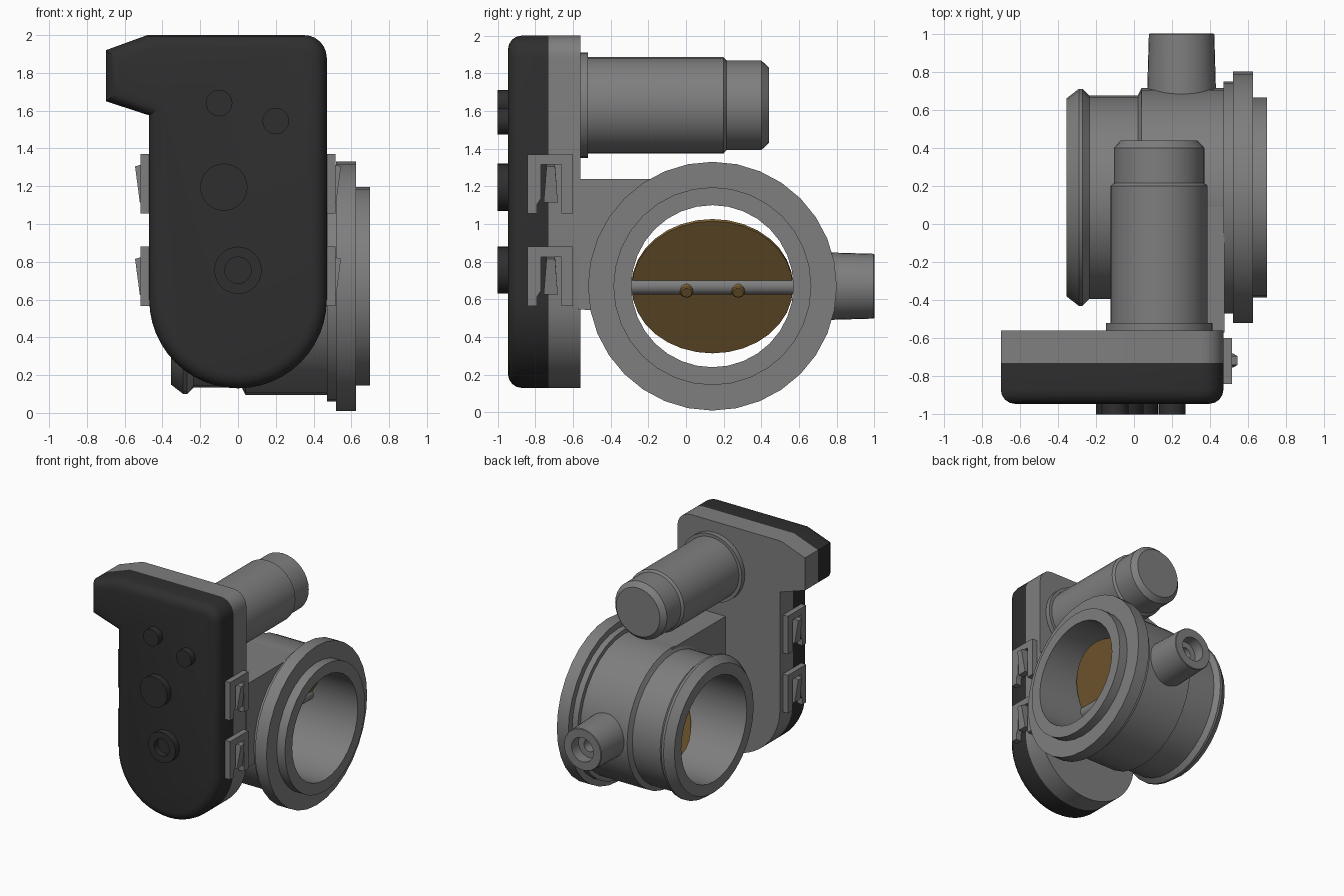
import bpy, bmesh, math
from mathutils import Vector

if "Cube" in bpy.data.objects:
    bpy.data.objects.remove(bpy.data.objects["Cube"])


def mat(name, rgb):
    m = bpy.data.materials.new(name)
    m.diffuse_color = (*rgb, 1)
    m.use_nodes = True
    m.node_tree.nodes["Principled BSDF"].inputs["Base Color"].default_value = m.diffuse_color
    return m


GREY = mat("cast_grey", (0.21, 0.21, 0.21))
DARK = mat("dark_plastic", (0.028, 0.028, 0.028))
BRASS = mat("brass", (0.23, 0.135, 0.04))


def finish(bm, name, material):
    bmesh.ops.recalc_face_normals(bm, faces=bm.faces[:])
    me = bpy.data.meshes.new(name)
    bm.to_mesh(me)
    bm.free()
    me.materials.append(material)
    ob = bpy.data.objects.new(name, me)
    bpy.context.collection.objects.link(ob)
    bpy.ops.object.select_all(action='DESELECT')
    ob.select_set(True)
    bpy.context.view_layer.objects.active = ob
    bpy.ops.object.shade_smooth_by_angle(angle=math.radians(30))
    return ob


def revolve(name, profile, origin, direction, material, closed=False, n=32):
    """Spin (distance along axis, radius) points around an axis."""
    d = Vector(direction).normalized()
    side = Vector((0, 0, 1)) if abs(d.z) < 0.1 else Vector((0, 1, 0))
    u = d.cross(side).normalized()
    w = d.cross(u)
    bm = bmesh.new()
    rings = []
    for a, r in profile:
        c = Vector(origin) + d * a
        if r == 0:
            rings.append([bm.verts.new(c)] * n)
        else:
            ring = []
            for i in range(n):
                t = 2 * math.pi * i / n
                ring.append(bm.verts.new(c + u * r * math.cos(t) + w * r * math.sin(t)))
            rings.append(ring)
    pairs = list(zip(rings, rings[1:]))
    if closed:
        pairs.append((rings[-1], rings[0]))
    for p, q in pairs:
        for i in range(n):
            j = (i + 1) % n
            bm.faces.new(list(dict.fromkeys([p[i], p[j], q[j], q[i]])))
    return finish(bm, name, material)


def extrude(name, outline, lo, hi, axis, material, bevel=0):
    """Extrude an outline along x (y,z points) or y (x,z points); bevel the lo side."""
    def point(p, h):
        return (h, p[0], p[1]) if axis == 'x' else (p[0], h, p[1])
    bm = bmesh.new()
    a = [bm.verts.new(point(p, lo)) for p in outline]
    b = [bm.verts.new(point(p, hi)) for p in outline]
    front = bm.faces.new(a)
    bm.faces.new(b)
    for i in range(len(a)):
        j = (i + 1) % len(a)
        bm.faces.new((a[i], a[j], b[j], b[i]))
    bmesh.ops.recalc_face_normals(bm, faces=bm.faces[:])
    if bevel:
        bmesh.ops.bevel(bm, geom=list(front.edges), offset=bevel, segments=4,
                        profile=0.5, affect='EDGES', clamp_overlap=False)
    return finish(bm, name, material)


def arc(cx, cz, r, a0, a1, n):
    return [(cx + r * math.cos(math.radians(a0 + (a1 - a0) * i / n)),
             cz + r * math.sin(math.radians(a0 + (a1 - a0) * i / n))) for i in range(n + 1)]


BY, BZ, SX = 0.14, 0.67, 0.25   # bore axis height and depth, shaft position

# Bore tube with hose lip on the left and flange on the right
revolve("throttle_tube", [
    (-0.355, 0.43), (-0.355, 0.52), (-0.29, 0.57), (-0.27, 0.57), (-0.235, 0.535),
    (0.02, 0.535), (0.04, 0.575), (0.47, 0.575), (0.47, 0.61), (0.52, 0.61),
    (0.52, 0.66), (0.625, 0.66), (0.625, 0.525), (0.70, 0.525), (0.70, 0.43)],
    (0, BY, BZ), (1, 0, 0), GREY, closed=True)

# Block joining the tube to the gear housing
extrude("housing_bracket",
        [(-0.57, 0.545), (-0.57, 1.24), (BY, 1.24)] + arc(BY, BZ, 0.5, 90, 194.5, 14),
        0.03, 0.475, 'x', GREY)

# Bearing boss at the back, with stepped hole
revolve("bearing_boss", [(0.62, 0.183), (0.995, 0.172), (1.0, 0.168), (1.0, 0.10),
                         (0.91, 0.10), (0.91, 0.05), (0.80, 0.05), (0.80, 0)],
        (SX, 0, BZ), (0, 1, 0), GREY)

# Butterfly plate tilted about the shaft, upper half towards the flange
tilt = math.radians(35)
normal = Vector((math.cos(tilt), 0, -math.sin(tilt)))
revolve("butterfly_plate", [(-0.01, 0), (-0.01, 0.428), (0.01, 0.428), (0.01, 0)],
        (SX, BY, BZ), normal, BRASS)
revolve("shaft", [(-0.30, 0), (-0.30, 0.045), (0.58, 0.045), (0.58, 0)],
        (SX, 0, BZ), (0, 1, 0), GREY, n=20)
for y in (0.003, 0.277):
    revolve("plate_screw", [(-0.05, 0), (-0.05, 0.035), (0.055, 0.035), (0.06, 0.028), (0.06, 0)],
            (SX, y, BZ), normal, BRASS, n=16)

# Gear housing and its bevelled dark cover share one outline
outline = (arc(0, 0.60, 0.47, 180, 360, 24) + arc(0.35, 1.88, 0.12, 0, 90, 6)
           + [(-0.48, 2.0), (-0.70, 1.92), (-0.70, 1.65), (-0.47, 1.575)])
extrude("gear_housing", outline, -0.73, -0.56, 'y', GREY)
extrude("cover", outline, -0.945, -0.73, 'y', DARK, bevel=0.075)

# Round bosses on the cover
for x, z, r in ((-0.10, 1.64, 0.07), (0.20, 1.545, 0.07), (-0.075, 1.195, 0.125)):
    revolve("cover_boss", [(-0.93, 0), (-0.93, r), (-1.0, r), (-1.0, 0)],
            (x, 0, z), (0, 1, 0), DARK)
revolve("cover_ring_boss", [(-0.93, 0.125), (-1.0, 0.125), (-1.0, 0.07), (-0.95, 0.07), (-0.95, 0)],
        (0, 0, 0.755), (0, 1, 0), DARK)

# Motor can
revolve("motor", [(-0.57, 0), (-0.57, 0.28), (-0.52, 0.28), (-0.52, 0.255), (0.20, 0.255),
                  (0.215, 0.2375), (0.40, 0.2375), (0.44, 0.20), (0.44, 0)],
        (0.132, 0, 1.63), (0, 1, 0), GREY)

# Cover clips, two each side: a frame open at the bottom and a snap wedge
for s in (-1, 1):
    for z in (0.565, 1.055):
        frame = [(-0.84, 0), (-0.79, 0), (-0.79, 0.05), (-0.77, 0.08), (-0.77, 0.26),
                 (-0.66, 0.26), (-0.66, 0), (-0.60, 0), (-0.60, 0.315), (-0.84, 0.315)]
        extrude("clip_frame", [(y, z + h) for y, h in frame], s * 0.46, s * 0.515, 'x', GREY)
        wedge = [(0.46, 0.06), (0.52, 0.06), (0.545, 0.25), (0.51, 0.26), (0.46, 0.26)]
        ob = extrude("clip_wedge", [(s * x, z + h) for x, h in wedge], -0.755, -0.68, 'y', GREY)
        for v in ob.data.vertices:      # narrow the wedge towards its top
            if v.co.z > z + 0.2:
                v.co.y = -0.717 + (v.co.y + 0.717) * 0.6
